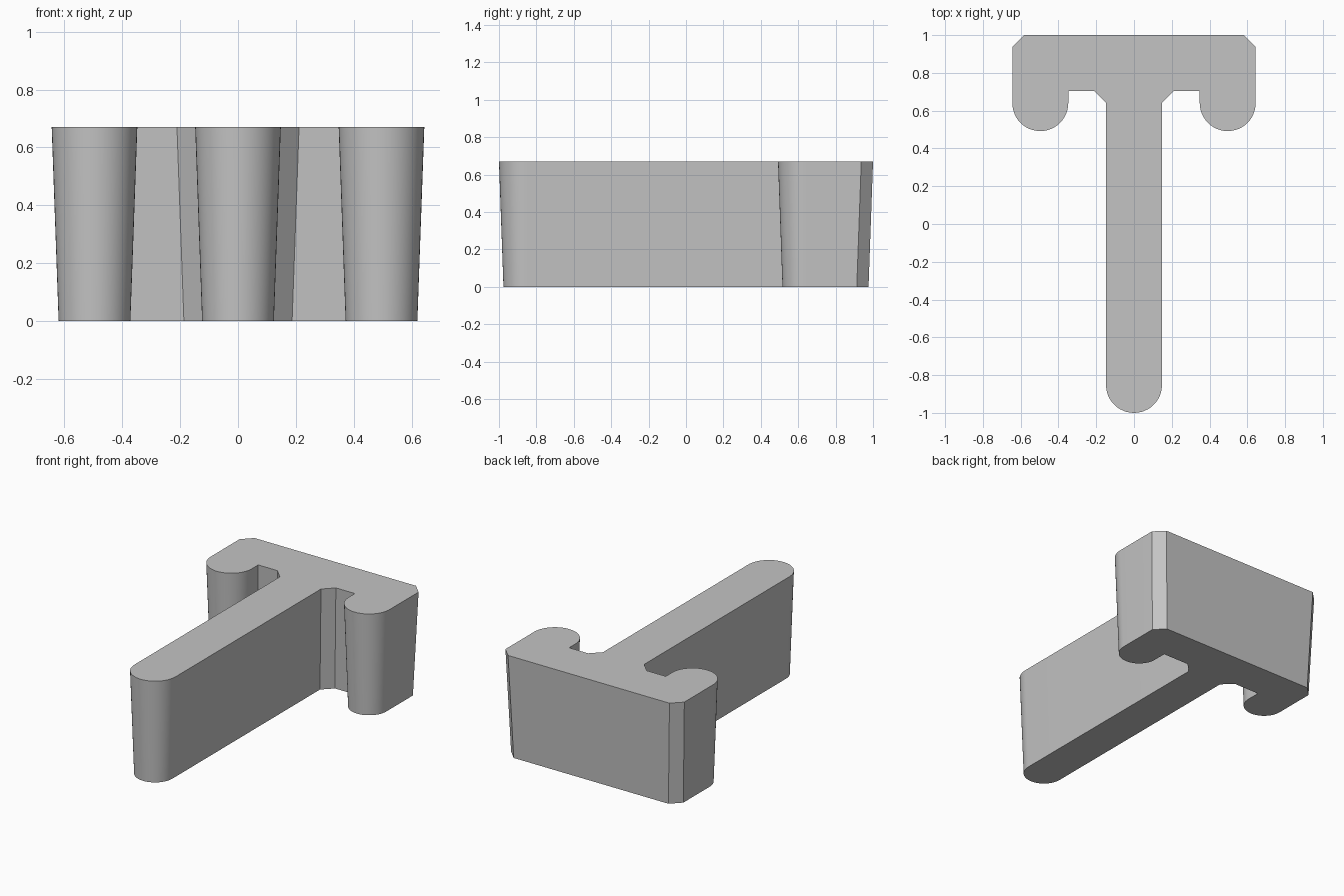
import bpy
import bmesh
from math import cos, sin, pi

if "Cube" in bpy.data.objects:
    bpy.data.objects.remove(bpy.data.objects["Cube"], do_unlink=True)

HEIGHT = 0.67
DRAFT = 0.024        # how far the walls lean in at the base
RADIUS = 0.148       # rounded ends of the stem and the arms
ARM_X, ARM_Y = 0.496, 0.64
STEM_Y = RADIUS - 1
CHAMFER = 0.063
SEGMENTS = 24


def arc(cx, cy, r, start, end, steps):
    angles = [start + (end - start) * i / steps for i in range(steps + 1)]
    return [(cx + r * cos(a), cy + r * sin(a)) for a in angles]


def outline(inset):
    """Closed anchor-shaped outline, shrunk by the inset."""
    r = RADIUS - inset
    web_y = 0.705 + inset
    side, back = ARM_X + r, 1 - inset
    half = arc(0, STEM_Y, r, -pi / 2, 0, SEGMENTS // 2)
    half += [(r, web_y - CHAMFER), (r + CHAMFER, web_y), (ARM_X - r, web_y)]
    half += arc(ARM_X, ARM_Y, r, pi, 2 * pi, SEGMENTS)
    half += [(side, back - CHAMFER), (side - CHAMFER, back)]
    mirrored = [(-x, y) for x, y in reversed(half[1:])]
    return half + mirrored


# Tapered body lofted between the base and top outlines
bm = bmesh.new()
lower = [bm.verts.new((x, y, 0)) for x, y in outline(DRAFT)]
upper = [bm.verts.new((x, y, HEIGHT)) for x, y in outline(0)]
count = len(lower)
for i in range(count):
    j = (i + 1) % count
    bm.faces.new((lower[i], lower[j], upper[j], upper[i]))
bm.faces.new(upper)
bm.faces.new(lower[::-1])
bmesh.ops.recalc_face_normals(bm, faces=bm.faces)

mesh = bpy.data.meshes.new("tapered_t_block")
bm.to_mesh(mesh)
bm.free()
block = bpy.data.objects.new("tapered_t_block", mesh)
bpy.context.collection.objects.link(block)

# Plain grey material
grey = bpy.data.materials.new("plain_grey")
grey.use_nodes = True
colour = (0.55, 0.55, 0.55, 1)
grey.diffuse_color = colour
grey.node_tree.nodes["Principled BSDF"].inputs["Base Color"].default_value = colour
mesh.materials.append(grey)

# Smooth rounded ends, crisp chamfers and rims
bpy.ops.object.select_all(action="DESELECT")
block.select_set(True)
bpy.context.view_layer.objects.active = block
bpy.ops.object.shade_smooth_by_angle(angle=pi / 6)
